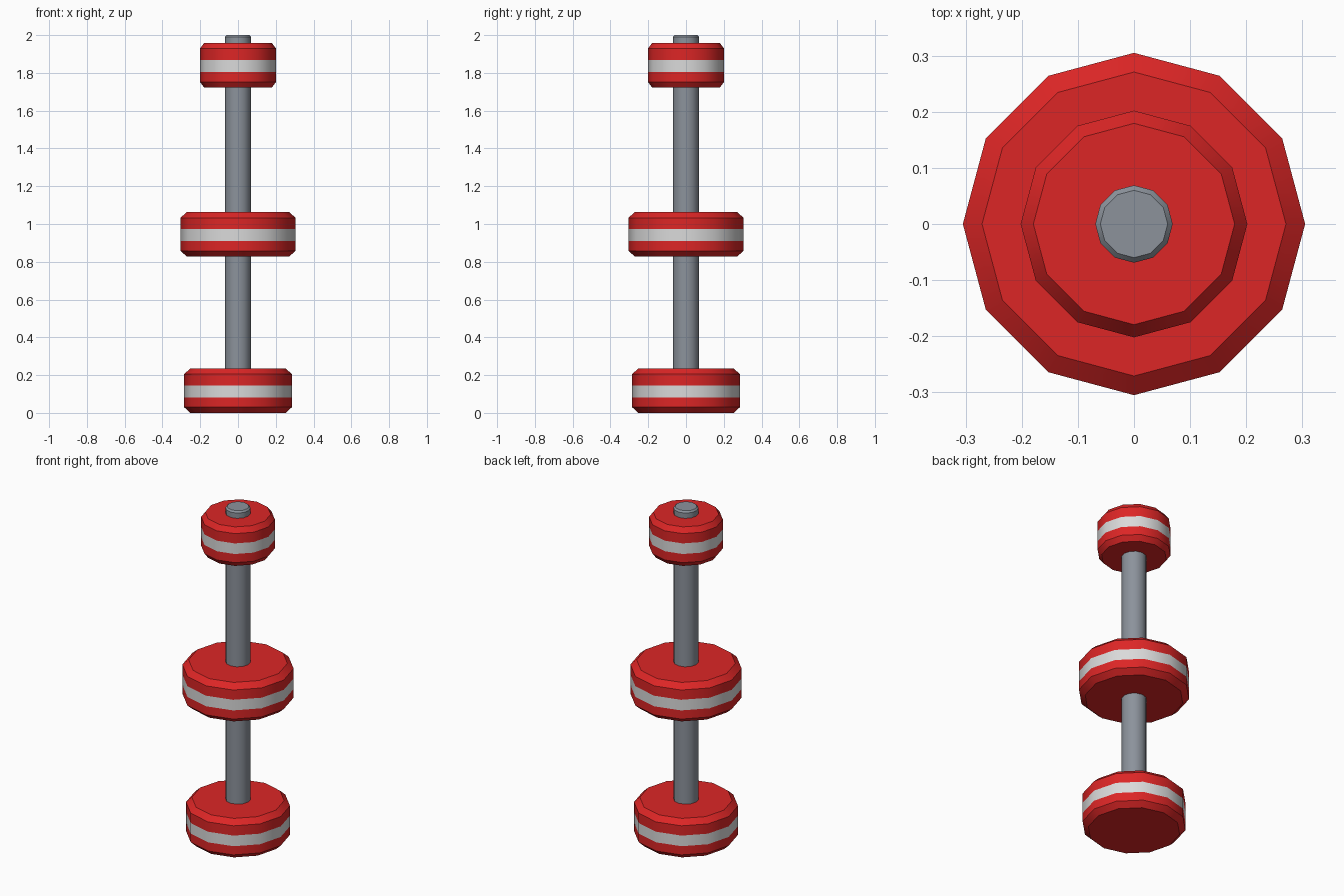
import bpy, bmesh, math

if "Cube" in bpy.data.objects:
    bpy.data.objects.remove(bpy.data.objects["Cube"])

SIDES = 12


def material(name, rgb):
    m = bpy.data.materials.new(name)
    m.diffuse_color = (*rgb, 1.0)
    m.use_nodes = True
    m.node_tree.nodes["Principled BSDF"].inputs["Base Color"].default_value = m.diffuse_color
    return m


RED = material("red", (0.72, 0.019, 0.019))
WHITE = material("light grey", (0.70, 0.70, 0.70))
STEEL = material("steel grey", (0.262, 0.29, 0.33))


def lathe(name, profile, mats, stripe=None):
    """Closed 12-sided solid from (radius, z) rings; stripe = ring band index."""
    bm = bmesh.new()
    rings = []
    for r, z in profile:
        rings.append([bm.verts.new((r * math.cos(2 * math.pi * i / SIDES),
                                    r * math.sin(2 * math.pi * i / SIDES), z))
                      for i in range(SIDES)])
    for k in range(len(rings) - 1):
        a, b = rings[k], rings[k + 1]
        for i in range(SIDES):
            j = (i + 1) % SIDES
            f = bm.faces.new((a[i], a[j], b[j], b[i]))
            f.material_index = 1 if k == stripe else 0
    bm.faces.new(rings[0][::-1])
    bm.faces.new(rings[-1])
    me = bpy.data.meshes.new(name)
    bm.to_mesh(me)
    bm.free()
    for m in mats:
        me.materials.append(m)
    ob = bpy.data.objects.new(name, me)
    bpy.context.collection.objects.link(ob)
    # smooth round the sides, sharp at the chamfers
    bpy.ops.object.select_all(action='DESELECT')
    ob.select_set(True)
    bpy.context.view_layer.objects.active = ob
    bpy.ops.object.shade_smooth_by_angle(angle=math.radians(35))
    return ob


def weight(name, r, z):
    """Chamfered red disc with a pale band round the middle."""
    c = r * 0.888
    lathe(name, [(c, z), (r, z + 0.03), (r, z + 0.082), (r, z + 0.146),
                 (r, z + 0.205), (c, z + 0.235)], (RED, WHITE), stripe=2)


# central bar with chamfered ends
lathe("bar", [(0.06, 0.01), (0.069, 0.02), (0.069, 1.99), (0.06, 2.0)], (STEEL,))

# three weights along the bar
weight("lower_weight", 0.285, 0.0)
weight("middle_weight", 0.305, 0.828)
weight("upper_weight", 0.202, 1.723)
